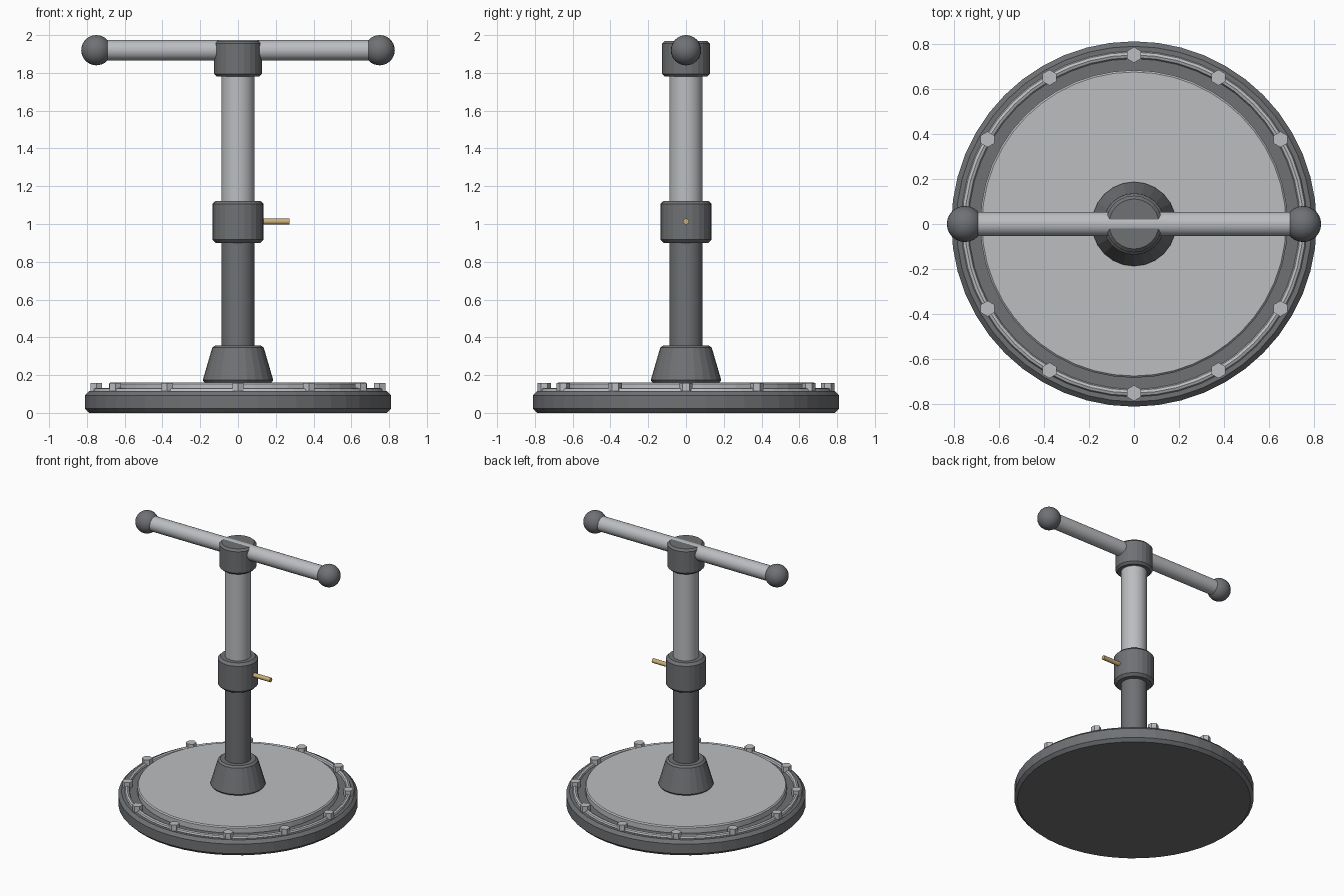
import bpy, math

if "Cube" in bpy.data.objects:
    bpy.data.objects.remove(bpy.data.objects["Cube"])


def material(name, rgb):
    m = bpy.data.materials.new(name)
    m.diffuse_color = (*rgb, 1)
    m.use_nodes = True
    m.node_tree.nodes["Principled BSDF"].inputs["Base Color"].default_value = m.diffuse_color
    return m


DARK = material("dark_steel", (0.16, 0.165, 0.175))
LIGHT = material("light_steel", (0.5, 0.51, 0.53))
BRASS = material("brass", (0.6, 0.42, 0.18))


def finish(name, mat, bevel=0.0, smooth=False):
    ob = bpy.context.object
    ob.name = name
    ob.data.materials.append(mat)
    if bevel:
        b = ob.modifiers.new("Bevel", 'BEVEL')
        b.width = bevel
        b.segments = 1
        b.limit_method = 'ANGLE'
        b.angle_limit = math.radians(40)
    if smooth:
        bpy.ops.object.shade_smooth_by_angle(angle=math.radians(35))
    return ob


def upright(name, mat, r, z0, z1, sides=24, bevel=0.0, top=None, xy=(0, 0), smooth=False):
    bpy.ops.mesh.primitive_cone_add(vertices=sides, radius1=r, radius2=r if top is None else top,
                                    depth=z1 - z0, location=(*xy, (z0 + z1) / 2))
    return finish(name, mat, bevel, smooth)


def crosswise(name, mat, r, x0, x1, z, sides):
    bpy.ops.mesh.primitive_cylinder_add(vertices=sides, radius=r, depth=x1 - x0,
                                        location=((x0 + x1) / 2, 0, z),
                                        rotation=(0, math.pi / 2, 0))
    return finish(name, mat, smooth=True)


# Round base with raised plate and rim ring
upright("base_disc", DARK, 0.81, 0, 0.115, 48, 0.022)
upright("base_plate", LIGHT, 0.682, 0.10, 0.162, 48, 0.008)
bpy.ops.mesh.primitive_torus_add(major_radius=0.75, minor_radius=0.017, major_segments=48,
                                 minor_segments=8, location=(0, 0, 0.116))
finish("rim_ring", LIGHT)

# Hexagonal bolts around the rim
for i in range(12):
    a = i * math.pi / 6
    upright(f"bolt_{i + 1}", LIGHT, 0.035, 0.10, 0.158, 6,
            xy=(0.75 * math.cos(a), 0.75 * math.sin(a)))

# Column: conical foot, lower tube, clamp collar, upper tube
upright("column_foot", DARK, 0.19, 0.162, 0.357, 24, 0.012, top=0.133)
upright("lower_tube", DARK, 0.088, 0.25, 1.0, 24, smooth=True)
upright("clamp_collar", DARK, 0.136, 0.90, 1.123, 24, 0.018)
upright("upper_tube", LIGHT, 0.088, 1.0, 1.85, 24, smooth=True)

# Brass locking pin
crosswise("lock_pin", BRASS, 0.016, 0.05, 0.272, 1.013, 12)

# Head and crossbar with ball ends
upright("head_hub", DARK, 0.126, 1.78, 1.97, 24, 0.015)
crosswise("crossbar", LIGHT, 0.054, -0.75, 0.75, 1.92, 24)
for side, x in (("left", -0.75), ("right", 0.75)):
    bpy.ops.mesh.primitive_uv_sphere_add(segments=24, ring_count=16, radius=0.08,
                                         location=(x, 0, 1.92))
    finish(f"{side}_ball", DARK, smooth=True)
